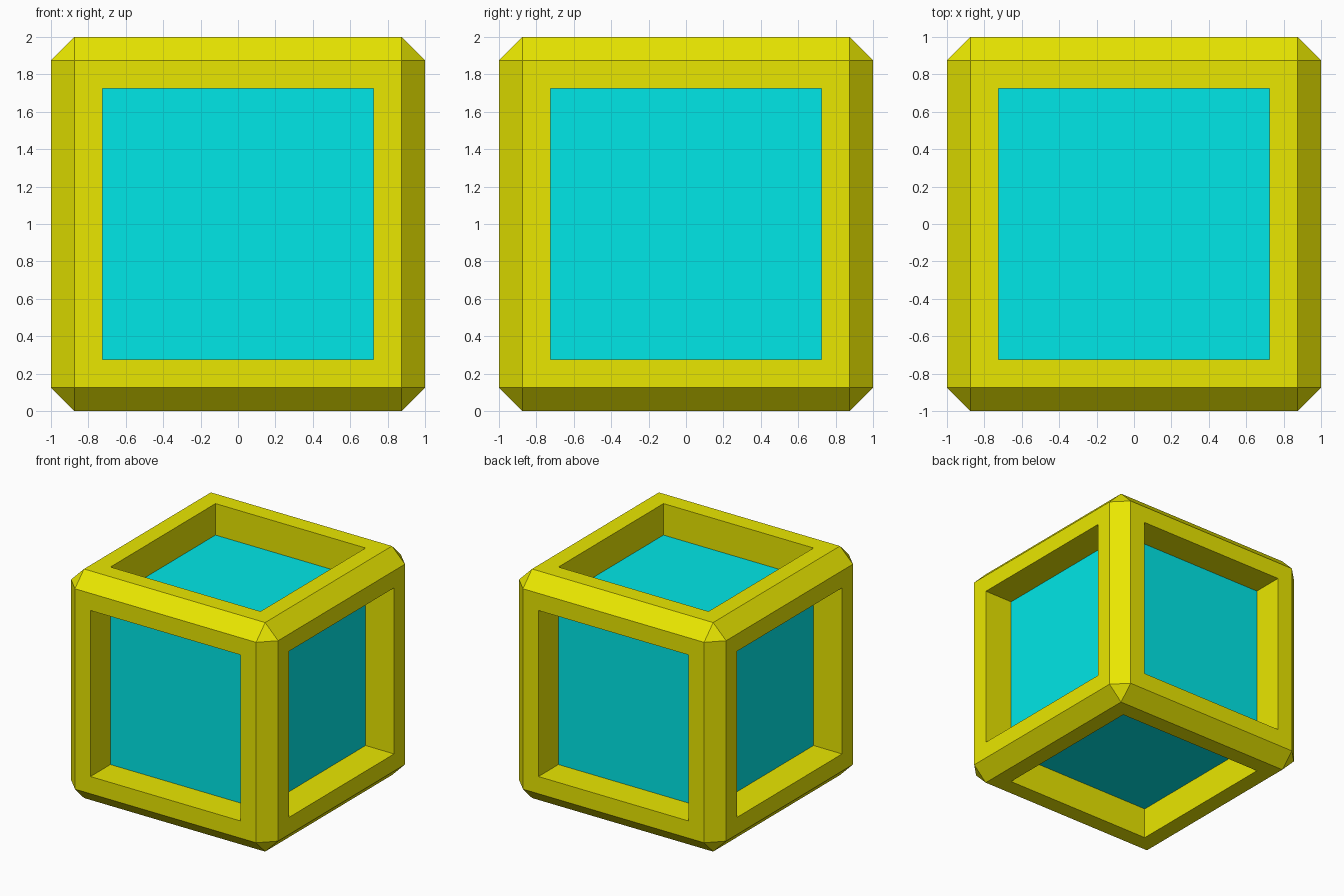
import bpy, bmesh
from mathutils import Matrix

if "Cube" in bpy.data.objects:
    bpy.data.objects.remove(bpy.data.objects["Cube"])

HALF, CHAMFER, OPENING = 1.0, 0.125, 0.725
RIM = HALF - CHAMFER - OPENING
CENTRE = Matrix.Translation((0, 0, HALF))


def finish(bm, name, colour):
    mesh = bpy.data.meshes.new(name)
    bm.to_mesh(mesh)
    bm.free()
    mat = bpy.data.materials.new(name + "_colour")
    mat.diffuse_color = (*colour, 1)
    mat.use_nodes = True
    mat.node_tree.nodes["Principled BSDF"].inputs["Base Color"].default_value = mat.diffuse_color
    mesh.materials.append(mat)
    obj = bpy.data.objects.new(name, mesh)
    bpy.context.collection.objects.link(obj)
    return obj


# Frame: chamfered cube with a square recess sunk into each side
bm = bmesh.new()
bmesh.ops.create_cube(bm, size=2 * HALF, matrix=CENTRE)
bmesh.ops.bevel(bm, geom=bm.edges[:], offset=CHAMFER, offset_type='OFFSET',
                segments=1, affect='EDGES')
bm.normal_update()
sides = [f for f in bm.faces if max(abs(c) for c in f.normal) > 0.99]
bmesh.ops.inset_individual(bm, faces=sides, thickness=RIM, use_even_offset=True)
bm.normal_update()
floors = bmesh.ops.extrude_discrete_faces(bm, faces=sides)["faces"]
for f in floors:
    bmesh.ops.translate(bm, verts=f.verts[:], vec=f.normal * (OPENING - HALF))
# The core closes the recesses, so the frame keeps only its walls
bmesh.ops.delete(bm, geom=floors, context='FACES_ONLY')
bmesh.ops.remove_doubles(bm, verts=bm.verts[:], dist=0.001)
bmesh.ops.recalc_face_normals(bm, faces=bm.faces[:])
finish(bm, "frame", (0.82, 0.8, 0.0))

# Core: plain cube showing as a panel at the bottom of every recess
bm = bmesh.new()
bmesh.ops.create_cube(bm, size=2 * OPENING, matrix=CENTRE)
finish(bm, "core", (0.0, 0.8, 0.8))
